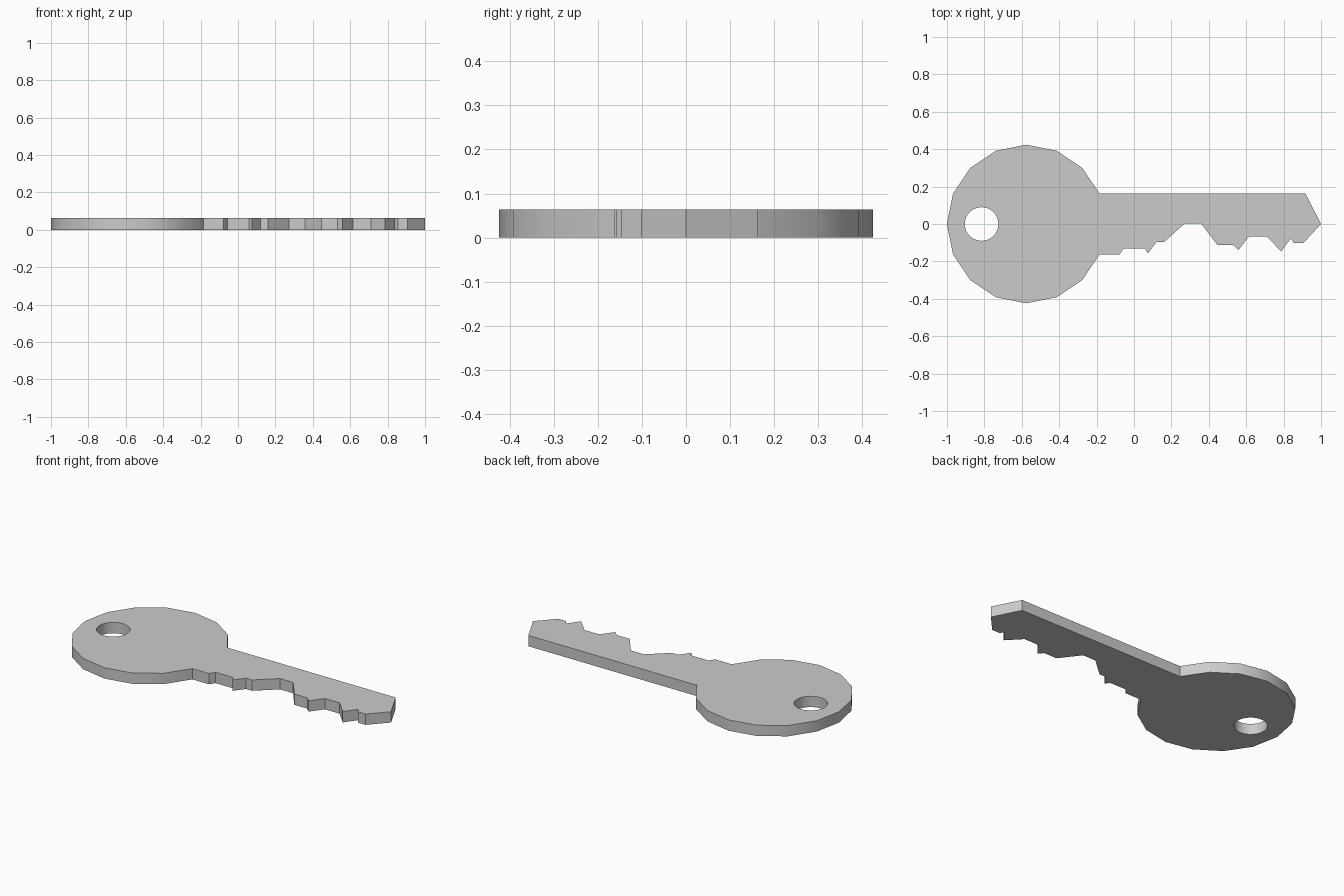
import bpy, bmesh, math

if "Cube" in bpy.data.objects:
    bpy.data.objects.remove(bpy.data.objects["Cube"])

THICK = 0.064


def ring(cx, r, sides, first=0, last=None):
    """Points of a regular polygon, optionally only part of it."""
    last = sides - 1 if last is None else last
    return [(cx + r * math.cos(2 * math.pi * i / sides),
             r * math.sin(2 * math.pi * i / sides)) for i in range(first, last + 1)]


# Round bow: 16-sided, open where the blade joins
bow = ring(-0.576, 0.424, 16, 1, 15)

# Blade with toothed lower edge, from bow to tip and back along the top
blade = [(-0.077, -0.162), (-0.055, -0.13), (0.058, -0.13), (0.075, -0.157),
         (0.12, -0.097), (0.16, -0.097), (0.272, 0.003), (0.358, 0.003),
         (0.447, -0.113), (0.532, -0.113), (0.558, -0.14), (0.615, -0.066),
         (0.71, -0.066), (0.787, -0.147), (0.838, -0.077), (0.855, -0.102),
         (0.905, -0.102), (1.0, 0.0), (0.917, 0.162)]

# Keyring hole
hole = ring(-0.815, 0.09, 32)

# Fill the outline around the hole and extrude it to a flat plate
bm = bmesh.new()
edges = []
for loop in (bow + blade, hole):
    verts = [bm.verts.new((x, y, 0)) for x, y in loop]
    edges += [bm.edges.new((verts[i - 1], verts[i])) for i in range(len(verts))]
bmesh.ops.triangle_fill(bm, edges=edges, use_beauty=True)
out = bmesh.ops.extrude_face_region(bm, geom=bm.faces[:], use_keep_orig=True)
top = [g for g in out["geom"] if isinstance(g, bmesh.types.BMVert)]
bmesh.ops.translate(bm, verts=top, vec=(0, 0, THICK))
bmesh.ops.recalc_face_normals(bm, faces=bm.faces[:])

mesh = bpy.data.meshes.new("key")
bm.to_mesh(mesh)
bm.free()
key = bpy.data.objects.new("key", mesh)
bpy.context.collection.objects.link(key)

# Smooth rims, crisp blade corners
bpy.context.view_layer.objects.active = key
key.select_set(True)
bpy.ops.object.shade_smooth_by_angle(angle=math.radians(30))
